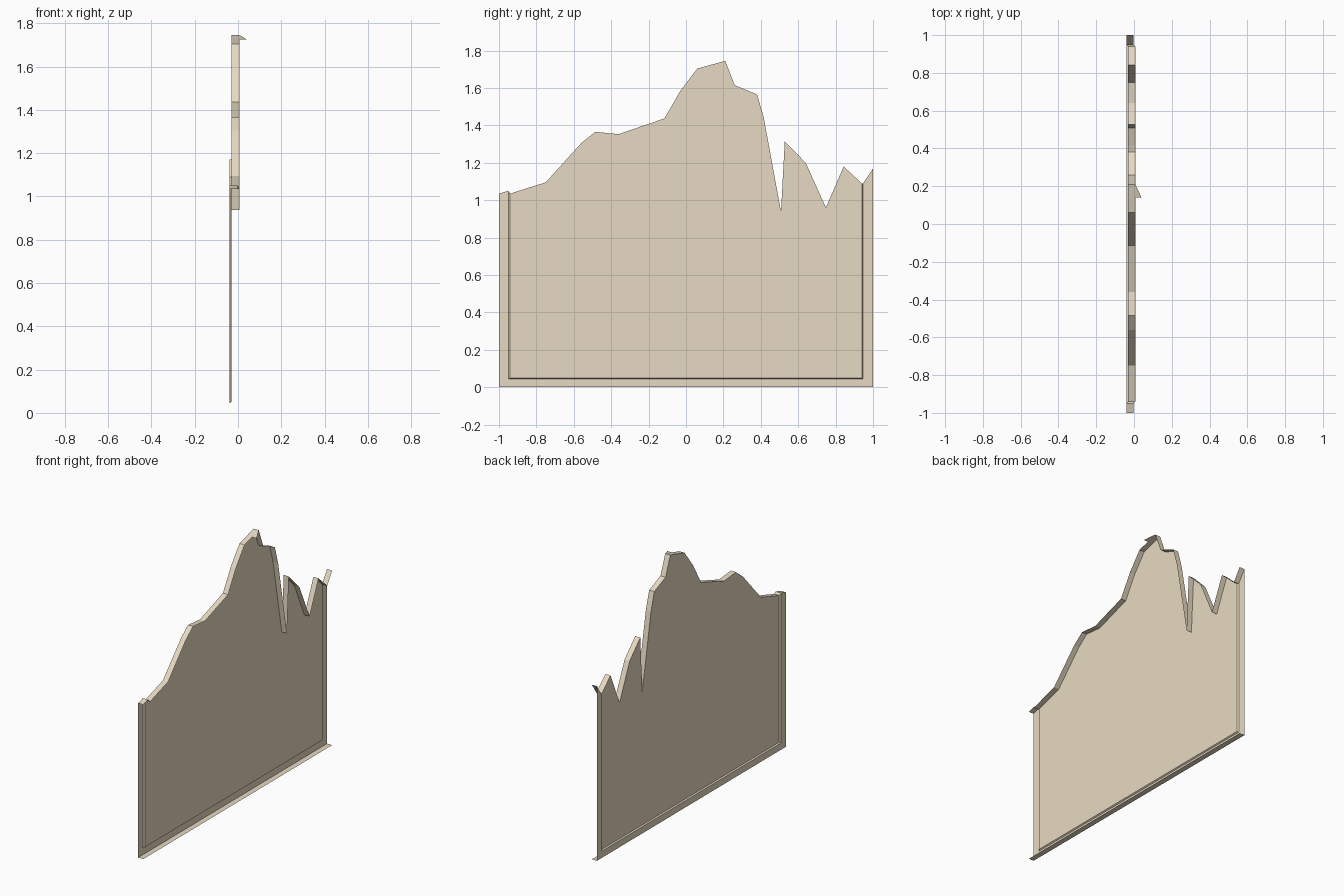
import bpy

if "Cube" in bpy.data.objects:
    bpy.data.objects.remove(bpy.data.objects["Cube"])

XB, XP, DEPTH = -0.04, -0.031, 0.038   # border plane, panel plane, wall thickness

mat = bpy.data.materials.new("cream_plaster")
mat.diffuse_color = (0.8, 0.7, 0.54, 1)
mat.use_nodes = True
mat.node_tree.nodes["Principled BSDF"].inputs["Base Color"].default_value = mat.diffuse_color


def make(name, polys):
    """Object from polygons, sharing corners that coincide."""
    index, faces = {}, []
    for poly in polys:
        faces.append([index.setdefault(tuple(round(c, 5) for c in p), len(index)) for p in poly])
    mesh = bpy.data.meshes.new(name)
    mesh.from_pydata(list(index), [], faces)
    mesh.materials.append(mat)
    obj = bpy.data.objects.new(name, mesh)
    bpy.context.collection.objects.link(obj)
    return obj


def at(x, pts):
    return [(x, y, z) for y, z in pts]


def strip(a, b):
    return [(a[i], b[i], b[i + 1], a[i + 1]) for i in range(len(a) - 1)]


# Broken skyline of the panel, as (y, z)
skyline = [(-0.94, 1.035), (-0.75, 1.095), (-0.56, 1.305), (-0.485, 1.365),
           (-0.36, 1.353), (-0.115, 1.437), (-0.03, 1.585), (0.06, 1.703),
           (0.21, 1.745), (0.26, 1.615), (0.38, 1.565), (0.415, 1.445),
           (0.508, 0.938), (0.528, 1.313), (0.64, 1.2), (0.748, 0.96),
           (0.843, 1.18), (0.94, 1.09)]

# Panel and the bevelled border round its two sides and bottom
outer = at(XB, [(-1, 1.035), (-1, 0), (1, 0), (1, 1.17)])
inner = at(XB, [(-0.95, 1.05), (-0.95, 0.045), (0.947, 0.045), (0.947, 1.09)])
lip = at(XP, [skyline[0], (-0.94, 0.05), (0.94, 0.05), skyline[-1]])
panel = at(XP, skyline) + [lip[2], lip[1]]
make("wall_face", [panel] + strip(outer, inner) + strip(inner, lip))


# Thickness faces along the broken top and the base
def thickness(pts):
    return strip(pts, [(x + DEPTH, y, z) for x, y, z in pts])


top = [outer[0], inner[0]] + at(XP, skyline) + [inner[3], outer[3]]
make("broken_edge", thickness(top))
make("base_edge", thickness([outer[2], outer[1]]))

# Splinter sticking out at the peak
xf = XP + DEPTH
make("peak_splinter", [[(xf, 0.14, 1.7254), (0.04, 0.14, 1.7254), (xf, 0.21, 1.745)]])
